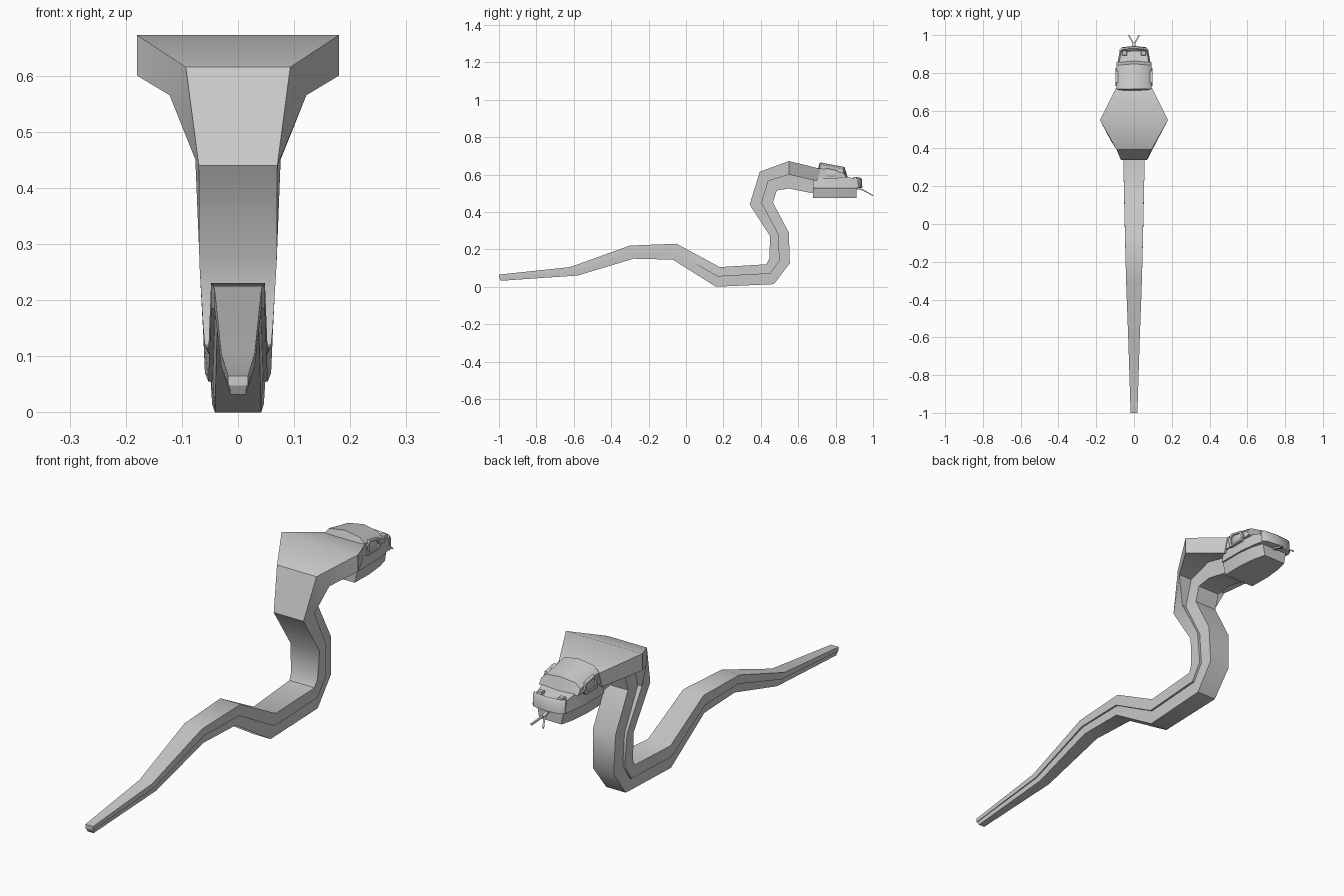
import bpy, bmesh, math

cube = bpy.data.objects.get("Cube")
if cube:
    bpy.data.objects.remove(cube)

grey = bpy.data.materials.new("plain grey")
grey.use_nodes = True
COLOUR = (0.6, 0.6, 0.6, 1)
grey.diffuse_color = COLOUR
grey.node_tree.nodes["Principled BSDF"].inputs["Base Color"].default_value = COLOUR


def finish(name, bm, smooth=True):
    bmesh.ops.recalc_face_normals(bm, faces=bm.faces)
    mesh = bpy.data.meshes.new(name)
    bm.to_mesh(mesh)
    bm.free()
    mesh.materials.append(grey)
    ob = bpy.data.objects.new(name, mesh)
    bpy.context.collection.objects.link(ob)
    if smooth:
        bpy.ops.object.select_all(action='DESELECT')
        ob.select_set(True)
        bpy.context.view_layer.objects.active = ob
        bpy.ops.object.shade_smooth_by_angle(angle=math.radians(40))


def loft(name, rings, smooth=True):
    """Skin a list of equal rings of points and cap both ends."""
    bm = bmesh.new()
    rows = [[bm.verts.new(p) for p in ring] for ring in rings]
    n = len(rows[0])
    for a, b in zip(rows, rows[1:]):
        for i in range(n):
            j = (i + 1) % n
            bm.faces.new((a[i], a[j], b[j], b[i]))
    bm.faces.new(rows[0])
    bm.faces.new(rows[-1])
    finish(name, bm, smooth)


def quad(upper, lower, w_up, w_low, x=0):
    """Four-point ring from two (y, z) points and half widths, centred on x."""
    return [(x - w_up, *upper), (x + w_up, *upper), (x + w_low, *lower), (x - w_low, *lower)]


# Body stations: back line, side line, belly line, back half width, side half width
body = [
    ((-1.0, .065), (-1.0, .048), (-.99, .032), .018, .018),
    ((-.62, .105), (-.60, .083), (-.58, .06), .03, .03),
    ((-.30, .22), (-.29, .185), (-.28, .15), .042, .042),
    ((-.05, .23), (-.06, .185), (-.07, .145), .048, .048),
    ((.18, .105), (.17, .055), (.16, 0), .053, .053),
    ((.43, .12), (.45, .07), (.47, .014), .059, .059),
    ((.445, .15), (.50, .14), (.555, .125), .062, .062),
    ((.45, .27), (.495, .28), (.55, .29), .069, .069),
    ((.34, .44), (.405, .45), (.465, .45), .07, .076),
    ((.395, .615), (.44, .565), (.485, .515), .093, .122),
    ((.55, .672), (.55, .60), (.55, .525), .18, .18),
    ((.72, .63), (.70, .565), (.675, .50), .095, .095),
]
loft("back_and_hood", [quad(t, m, wt, wm) for t, m, b, wt, wm in body])
belly = []
for t, m, b, wt, wm in body:
    w = .78 * min(wt, .068)
    belly.append(quad(m, b, w * 1.08, w))
loft("belly", belly)

# Head: lower jaw and upper skull, lofted along y
loft("lower_jaw", [quad((y, .528), (y, .475), w, w * .85) for y, w in
                   [(.68, .086), (.78, .088), (.86, .078), (.912, .062)]])
loft("upper_skull", [quad((y, z), (y, .53), w * .9, w) for y, z, w in
                     [(.68, .585, .092), (.74, .60, .092), (.80, .60, .092),
                      (.86, .588, .086), (.925, .572, .074)]])

# Crown plate with a raised centre line, pointed front and sloping sides
crown = []
for x, front, rise in [(-.092, 0, -.022), (-.07, 0, 0), (0, .006, .01),
                       (.07, 0, 0), (.092, 0, -.022)]:
    crown.append([(x, .69, .58), (x, .716, .655 + rise),
                  (x, .842 + front, .63 + rise), (x, .858 + front, .585)])
loft("crown", crown)

# Rounded snout rim
loft("snout_rim", [[(x, .91, .525), (x, y, .53), (x, y - .003, .575),
                    (x, y - .012, .585), (x, .91, .57)]
                   for x, y in [(-.076, .922), (-.062, .936), (0, .943),
                                (.062, .936), (.076, .922)]])

# Forked tongue
loft("tongue", [quad((y, z + .004), (y, z - .004), .007, .007)
                for y, z in [(.88, .525), (.93, .523), (.96, .511)]])

# Eye outline in side view, shrunk about its centre for the opening
outer = [(.735, .575), (.73, .618), (.75, .634), (.81, .622), (.825, .592), (.81, .575)]
cy, cz = .777, .602


def eye_ring(x, k):
    return [(x, cy + (y - cy) * k, cz + (z - cz) * k) for y, z in outer]


for tag, s in (("left", 1), ("right", -1)):
    # Raised frame around a recessed eye
    bm = bmesh.new()
    loops = [[bm.verts.new(p) for p in eye_ring(s * x, k)]
             for x, k in ((.075, 1), (.098, 1), (.098, .7), (.075, .7))]
    for a, b in zip(loops, loops[1:] + loops[:1]):
        for i in range(6):
            j = (i + 1) % 6
            bm.faces.new((a[i], a[j], b[j], b[i]))
    finish(tag + "_eye_frame", bm, False)
    loft(tag + "_eye", [eye_ring(s * x, k) for x, k in ((.07, .7), (.09, .7), (.094, .5))])

    # Nostril bump, tapering upward
    loft(tag + "_nostril", [[(s * .05 + i * a, .905 + j * a, z)
                             for i, j in ((-1, -1), (1, -1), (1, 1), (-1, 1))]
                            for z, a in ((.572, .014), (.588, .011))], False)

    loft(tag + "_tongue_tine", [quad((y, z + .003), (y, z - .003), .004, .004, s * x)
                                for x, y, z in [(.003, .955, .513), (.028, 1.0, .487)]])
